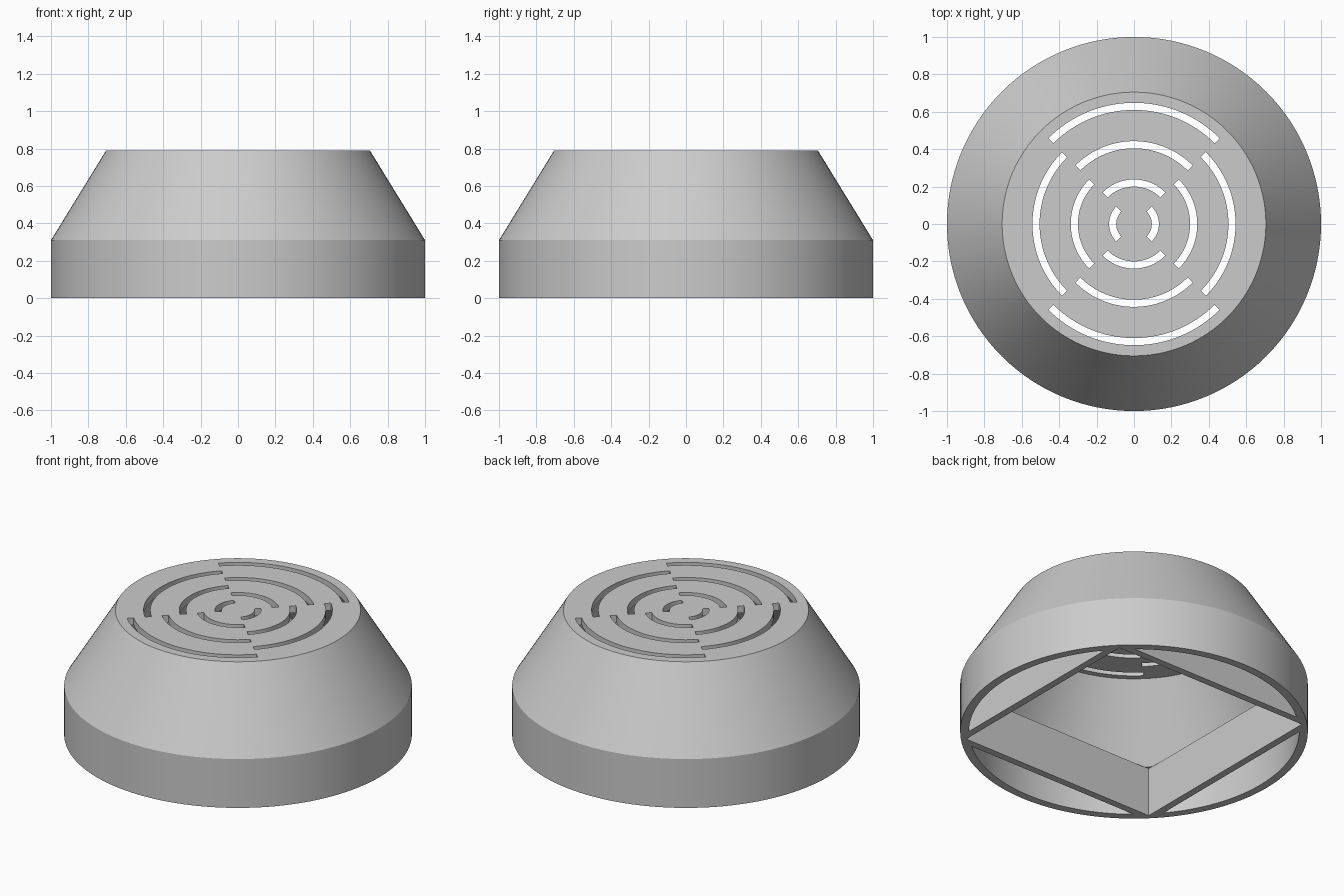
import bpy, bmesh, math

if "Cube" in bpy.data.objects:
    bpy.data.objects.remove(bpy.data.objects["Cube"], do_unlink=True)

SEG = 128
HEIGHT, RIM = 0.79, 0.31        # total height, height of the straight rim
TOP_R, WALL = 0.705, 0.05       # top radius, shell thickness
BOX_IN, BOX_OUT = 0.685, 0.73   # half sizes of the square frame

grey = bpy.data.materials.new("light grey")
grey.use_nodes = True
colour = (0.6, 0.6, 0.6, 1)
grey.diffuse_color = colour
grey.node_tree.nodes["Principled BSDF"].inputs["Base Color"].default_value = colour


def make_object(name, bm):
    bmesh.ops.recalc_face_normals(bm, faces=bm.faces)
    mesh = bpy.data.meshes.new(name)
    bm.to_mesh(mesh)
    bm.free()
    mesh.materials.append(grey)
    obj = bpy.data.objects.new(name, mesh)
    bpy.context.collection.objects.link(obj)
    return obj


def lathe(name, profile):
    """Closed solid of revolution from (radius, height) pairs."""
    bm = bmesh.new()
    rings = [[bm.verts.new((r * math.cos(math.tau * i / SEG),
                            r * math.sin(math.tau * i / SEG), z))
              for i in range(SEG)] for r, z in profile]
    for a, b in zip(rings, rings[1:]):
        for i in range(SEG):
            j = (i + 1) % SEG
            bm.faces.new((a[i], a[j], b[j], b[i]))
    bm.faces.new(rings[0])
    bm.faces.new(rings[-1])
    return make_object(name, bm)


def add_prism(bm, outline, z0, z1):
    """Extrude a flat outline between two heights."""
    low = [bm.verts.new((x, y, z0)) for x, y in outline]
    high = [bm.verts.new((x, y, z1)) for x, y in outline]
    n = len(outline)
    bm.faces.new(low)
    bm.faces.new(high)
    for i in range(n):
        j = (i + 1) % n
        bm.faces.new((low[i], low[j], high[j], high[i]))


def arc(radius, middle, half, steps=32):
    angles = [middle + half * (2 * i / steps - 1) for i in range(steps + 1)]
    return [(radius * math.cos(a), radius * math.sin(a)) for a in angles]


# Solid outer body: straight rim and tapered upper part
body = lathe("vented_cover", [(1, 0), (1, RIM), (TOP_R, HEIGHT)])

# Tapered cavity under the top plate
ceiling = HEIGHT - 0.045
slope = (1 - TOP_R) / (HEIGHT - RIM)
cavity = lathe("cavity_cutter", [
    (1 - WALL, RIM), (1 - WALL - slope * (ceiling - RIM), ceiling)])

# Square opening inside the frame
bm = bmesh.new()
s = BOX_IN
add_prism(bm, [(-s, -s), (s, -s), (s, s), (-s, s)], -0.1, RIM + 0.002)
square = make_object("square_cutter", bm)

# Four pockets between the square frame and the round rim
bm = bmesh.new()
inner = 1 - WALL
for k in range(4):
    outline = arc(inner, k * math.pi / 2, math.acos(BOX_OUT / inner))
    add_prism(bm, outline, -0.1, RIM + 0.002)
pockets = make_object("pocket_cutter", bm)

# Quarter-circle vent slots, alternating between the two axes
bm = bmesh.new()
for first_angle, radii in ((0, (0.095, 0.3, 0.505)),
                           (math.pi / 2, (0.2, 0.405, 0.61))):
    for r in radii:
        for turn in (0, math.pi):
            ends = (first_angle + turn, math.pi / 4)
            outline = arc(r + 0.038, *ends) + arc(r, *ends)[::-1]
            add_prism(bm, outline, ceiling - 0.05, HEIGHT + 0.1)
slots = make_object("slot_cutter", bm)

# Cut the body, keep the result and remove the cutters
cutters = (cavity, square, pockets, slots)
for cutter in cutters:
    cutter.hide_render = True
    mod = body.modifiers.new(cutter.name, "BOOLEAN")
    mod.operation = "DIFFERENCE"
    mod.solver = "EXACT"
    mod.object = cutter
bpy.context.view_layer.update()
graph = bpy.context.evaluated_depsgraph_get()
result = bpy.data.meshes.new_from_object(body.evaluated_get(graph))
body.modifiers.clear()
body.data = result
result.materials.clear()
result.materials.append(grey)
for cutter in cutters:
    bpy.data.objects.remove(cutter, do_unlink=True)

# Smooth curved walls, keep sharp rims
bpy.ops.object.select_all(action="DESELECT")
body.select_set(True)
bpy.context.view_layer.objects.active = body
bpy.ops.object.shade_smooth_by_angle(angle=math.radians(25))
